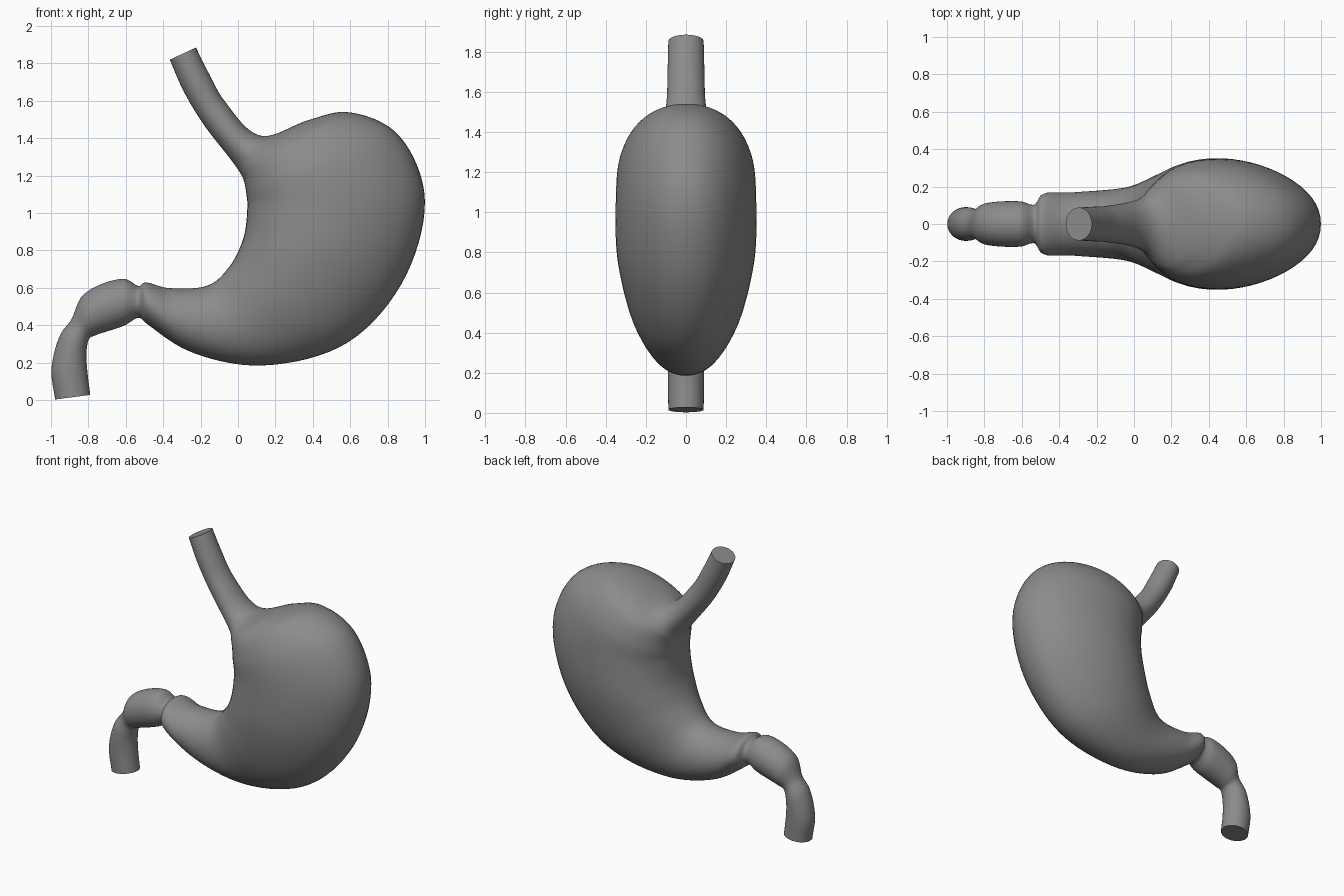
import bpy, bmesh, math
from mathutils import Vector

if "Cube" in bpy.data.objects:
    bpy.data.objects.remove(bpy.data.objects["Cube"])

# Key cross-sections: inner edge x,z, outer edge x,z, half-depth in y
SECTIONS = [
    (-.365, 1.82, -.225, 1.885, .088),   # gullet opening
    (-.295, 1.66, -.155, 1.745, .092),
    (-.195, 1.49, -.07, 1.597, .098),
    (-.03, 1.275, .13, 1.412, .14),      # cardia
    (.02, 1.20, .38, 1.498, .24),        # fundus
    (.035, 1.16, .58, 1.54, .29),
    (.045, 1.10, .84, 1.435, .335),
    (.05, 1.03, .995, 1.12, .35),        # body
    (.03, .87, .90, .67, .344),
    (-.045, .715, .59, .31, .285),
    (-.17, .61, .13, .185, .198),        # antrum
    (-.38, .60, -.27, .265, .169),
    (-.50, .628, -.49, .41, .155),
    (-.532, .61, -.53, .44, .105),       # pylorus
    (-.61, .648, -.605, .40, .121),      # duodenal bulb
    (-.83, .56, -.758, .348, .11),
    (-.892, .43, -.797, .325, .079),
    (-.95, .35, -.81, .265, .088),
    (-.997, .17, -.806, .16, .09),
    (-.978, .003, -.79, .028, .088),     # lower opening
]
STEPS, SIDES = 8, 56


def resample(rows):
    """Smooth curve through the sections, parametrised by their spacing."""
    pts = [Vector(r) for r in rows]
    pts = [2 * pts[0] - pts[1]] + pts + [2 * pts[-1] - pts[-2]]
    gap = [(b - a).length ** 0.6 for a, b in zip(pts, pts[1:])]

    def slope(i):
        d0, d1 = gap[i - 1], gap[i]
        return ((pts[i] - pts[i - 1]) * (d1 / d0) + (pts[i + 1] - pts[i]) * (d0 / d1)) / (d0 + d1)

    out = []
    for i in range(1, len(pts) - 2):
        m0, m1 = slope(i) * gap[i], slope(i + 1) * gap[i]
        for s in range(STEPS):
            t = s / STEPS
            h = t * t * (3 - 2 * t)
            out.append(pts[i] * (1 - h) + pts[i + 1] * h
                       + m0 * (t * (1 - t) ** 2) - m1 * (t * t * (1 - t)))
    return out + [pts[-2]]


def ring(bm, row):
    a, b = Vector((row[0], 0, row[1])), Vector((row[2], 0, row[3]))
    mid, half, w = (a + b) / 2, (b - a) / 2, row[4]
    big = min(1, max(0, (w - .18) / .15))   # wide sections: fuller, thickest nearer the inner edge
    verts = []
    for k in range(SIDES):
        t = math.tau * k / SIDES
        s, c = math.sin(t), math.cos(t)
        y = math.copysign(abs(s) ** (1 - .08 * big), s) * w * (1 - .15 * big * c) / (1 + .012 * big)
        verts.append(bm.verts.new(mid + half * c + Vector((0, y, 0))))
    return verts


# Stomach with gullet and duodenum as one continuous loft
bm = bmesh.new()
rings = [ring(bm, r) for r in resample(SECTIONS)]
for r0, r1 in zip(rings, rings[1:]):
    for k in range(SIDES):
        j = (k + 1) % SIDES
        bm.faces.new((r0[k], r0[j], r1[j], r1[k]))
# Flat caps on both openings
bm.faces.new(rings[0])
bm.faces.new(rings[-1])
bmesh.ops.recalc_face_normals(bm, faces=bm.faces)
mesh = bpy.data.meshes.new("stomach")
bm.to_mesh(mesh)
bm.free()
stomach = bpy.data.objects.new("stomach", mesh)
bpy.context.collection.objects.link(stomach)

# Dark grey surface
mat = bpy.data.materials.new("dark_grey")
mat.diffuse_color = (.26, .26, .26, 1)
mat.use_nodes = True
mat.node_tree.nodes["Principled BSDF"].inputs["Base Color"].default_value = mat.diffuse_color
mesh.materials.append(mat)
bpy.context.view_layer.objects.active = stomach
stomach.select_set(True)
bpy.ops.object.shade_smooth_by_angle(angle=math.radians(50))
